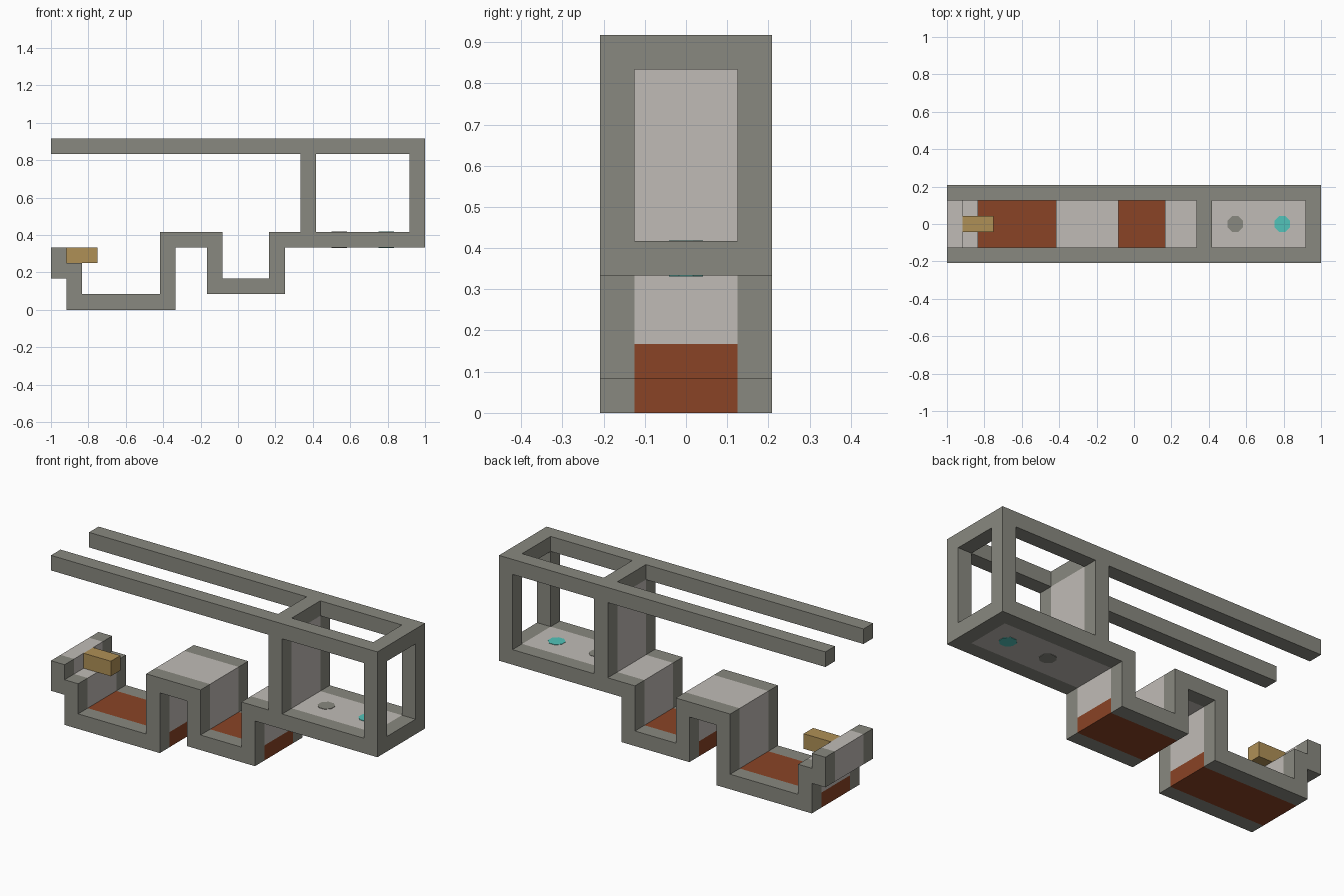
import bpy, bmesh, math
from mathutils import Matrix

cube = bpy.data.objects.get("Cube")
if cube:
    bpy.data.objects.remove(cube, do_unlink=True)

U = 1 / 12          # grid unit
OUTER, INNER = 2.5, 1.5   # half widths of the frame and of the infill


def material(name, r, g, b):
    m = bpy.data.materials.new(name)
    m.use_nodes = True
    m.diffuse_color = (r, g, b, 1)
    m.node_tree.nodes["Principled BSDF"].inputs["Base Color"].default_value = (r, g, b, 1)
    return m


GREY = material("stone_grey", .25, .25, .215)
PALE = material("pale_grey", .53, .50, .47)
RUST = material("rust_brown", .255, .057, .019)
TAN = material("tan", .43, .28, .094)
TEAL = material("teal", .085, .55, .49)


def add_object(name, bm, mat):
    mesh = bpy.data.meshes.new(name)
    bmesh.ops.recalc_face_normals(bm, faces=bm.faces)
    for f in bm.faces:
        f.smooth = False
    bm.to_mesh(mesh)
    bm.free()
    mesh.materials.append(mat)
    ob = bpy.data.objects.new(name, mesh)
    bpy.context.collection.objects.link(ob)
    return ob


def prism(name, loops, y0, y1, mat):
    """Extrude x-z outlines (later loops are holes) from y0 to y1."""
    cu = bpy.data.curves.new(name + "_outline", "CURVE")
    cu.dimensions, cu.fill_mode = "2D", "BOTH"
    cu.extrude = (y1 - y0) / 2
    for loop in loops:
        s = cu.splines.new("POLY")
        s.points.add(len(loop) - 1)
        for p, (x, z) in zip(s.points, loop):
            p.co = (x, z, 0, 1)
        s.use_cyclic_u = True
    tmp = bpy.data.objects.new(name + "_outline", cu)
    bpy.context.collection.objects.link(tmp)
    bpy.context.view_layer.update()
    mesh = tmp.evaluated_get(bpy.context.evaluated_depsgraph_get()).to_mesh()
    bm = bmesh.new()
    bm.from_mesh(mesh)
    bpy.data.objects.remove(tmp, do_unlink=True)
    bmesh.ops.remove_doubles(bm, verts=bm.verts, dist=1e-4)
    bm.transform(Matrix.Scale(U, 4) @ Matrix.Translation((0, (y0 + y1) / 2, 0))
                 @ Matrix.Rotation(math.pi / 2, 4, "X"))
    return add_object(name, bm, mat)


def rect(x0, x1, z0, z1):
    return [(x0, z0), (x1, z0), (x1, z1), (x0, z1)]


# Side frames: stepped strip, cabin window and long top rail
side = [(-12, 10), (-12, 11), (12, 11), (12, 4), (3, 4), (3, 1), (-2, 1), (-2, 4),
        (-4, 4), (-4, 0), (-11, 0), (-11, 2), (-12, 2), (-12, 4), (-11, 4), (-11, 3),
        (-10, 3), (-10, 1), (-5, 1), (-5, 5), (-1, 5), (-1, 2), (2, 2), (2, 5),
        (4, 5), (4, 10)]
window = rect(5, 11, 5, 10)
prism("right_side_frame", [side, window], -OUTER, -INNER, GREY)
prism("left_side_frame", [side, window], INNER, OUTER, GREY)

# Cross beams joining the side frames
for name, x, z in (("cabin_front_beam", 4, 10), ("cabin_top_beam", 11, 10),
                   ("cabin_floor_beam", 11, 4)):
    prism(name, [rect(x, x + 1, z, z + 1)], -INNER, INNER, GREY)

# Pale infill panels between the frames
lip = [(-12, 2), (-12, 4), (-11, 4), (-11, 3), (-10, 3), (-10, 1), (-11, 1), (-11, 2)]
arch = [(-5, 1), (-5, 5), (-1, 5), (-1, 2), (-2, 2), (-2, 4), (-4, 4), (-4, 1)]
cabin = [(2, 2), (2, 5), (4, 5), (4, 10), (5, 10), (5, 5), (11, 5), (11, 4), (3, 4), (3, 2)]
for name, loop in (("end_lip_panel", lip), ("arch_panel", arch), ("cabin_panel", cabin)):
    prism(name, [loop], -INNER, INNER, PALE)

# Rust trough bottoms
prism("large_trough_floor", [rect(-11, -4, 0, 1)], -INNER, INNER, RUST)
prism("small_trough_floor", [rect(-2, 3, 1, 2)], -INNER, INNER, RUST)

# Tan peg on the end lip
prism("peg", [rect(-11, -9, 3, 4)], -.5, .5, TAN)

# Round-cornered spots on both faces of the cabin floor
for name, x, mat in (("grey_spot", 6.5, GREY), ("teal_spot", 9.5, TEAL)):
    for face, z in (("upper", 5), ("lower", 4)):
        bm = bmesh.new()
        r = .5 / math.cos(math.pi / 8)
        bmesh.ops.create_cone(bm, cap_ends=True, segments=8, radius1=r, radius2=r, depth=.05)
        bm.transform(Matrix.Scale(U, 4) @ Matrix.Translation((x, 0, z))
                     @ Matrix.Rotation(math.pi / 8, 4, "Z"))
        add_object(f"{face}_{name}", bm, mat)
